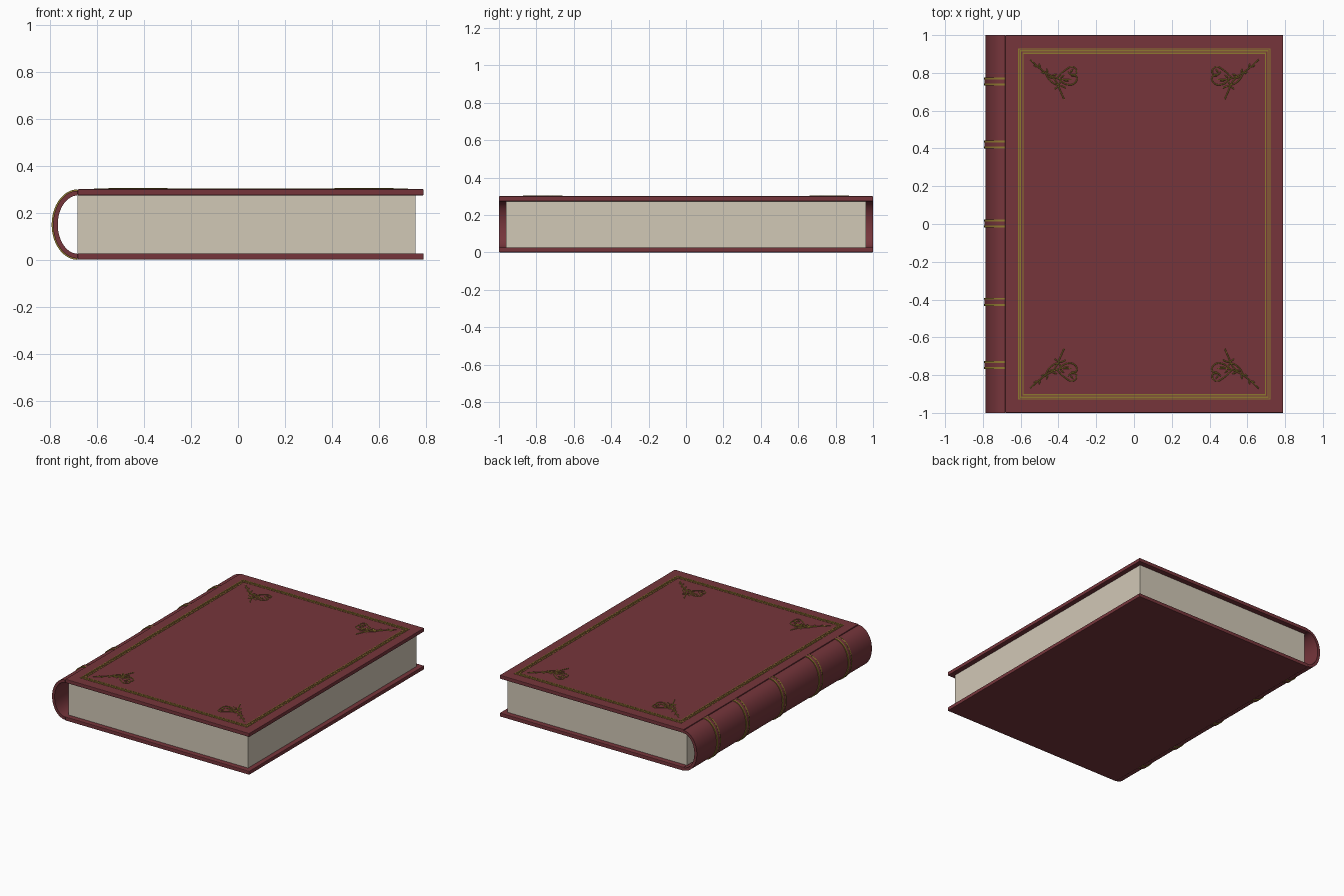
import bpy, bmesh, math
from mathutils import Vector

if "Cube" in bpy.data.objects:
    bpy.data.objects.remove(bpy.data.objects["Cube"])


def material(name, rgb):
    m = bpy.data.materials.new(name)
    m.diffuse_color = (*rgb, 1)
    m.use_nodes = True
    m.node_tree.nodes["Principled BSDF"].inputs["Base Color"].default_value = m.diffuse_color
    return m


RED = material("burgundy leather", (0.18, 0.036, 0.044))
CREAM = material("cream paper", (0.64, 0.58, 0.47))
GOLD = material("old gold", (0.27, 0.19, 0.03))


def make_object(name, bm, mat):
    bmesh.ops.recalc_face_normals(bm, faces=bm.faces)
    me = bpy.data.meshes.new(name)
    bm.to_mesh(me)
    bm.free()
    me.materials.append(mat)
    ob = bpy.data.objects.new(name, me)
    bpy.context.collection.objects.link(ob)
    return ob


def box(name, lo, hi, mat, bevel=0):
    bm = bmesh.new()
    bmesh.ops.create_cube(bm, size=1)
    for v in bm.verts:
        v.co = [(a + b) / 2 + c * (b - a) for a, b, c in zip(lo, hi, v.co)]
    ob = make_object(name, bm, mat)
    if bevel:
        mod = ob.modifiers.new("soft edge", 'BEVEL')
        mod.width, mod.segments = bevel, 2
    return ob


# Rounded shell around the spine: half ellipse swept along y
CX, CZ, RX, RZ = -0.682, 0.149, 0.105, 0.144


def shell(name, y0, y1, outer, inner, mat, n=32):
    angles = [math.pi / 2 + math.pi * i / n for i in range(n + 1)]
    prof = [(CX + (RX + outer) * math.cos(a), CZ + (RZ + outer) * math.sin(a)) for a in angles]
    prof += [(CX + (RX + inner) * math.cos(a), CZ + (RZ + inner) * math.sin(a)) for a in reversed(angles)]
    bm = bmesh.new()
    rings = [[bm.verts.new((x, y, z)) for x, z in prof] for y in (y0, y1)]
    m = len(prof)
    for i in range(m):
        j = (i + 1) % m
        bm.faces.new((rings[0][i], rings[0][j], rings[1][j], rings[1][i]))
    for r in rings:
        for i in range(n):
            bm.faces.new((r[i], r[i + 1], r[m - 2 - i], r[m - 1 - i]))
    ob = make_object(name, bm, mat)
    bpy.context.view_layer.objects.active = ob
    ob.select_set(True)
    bpy.ops.object.shade_smooth_by_angle(angle=math.radians(30))
    ob.select_set(False)


# Covers and page block
box("back_cover", (-0.682, -1, 0), (0.79, 1, 0.027), RED, 0.004)
box("front_cover", (-0.682, -1, 0.273), (0.79, 1, 0.30), RED, 0.004)
box("page_block", (-0.682, -0.963, 0.027), (0.755, 0.963, 0.273), CREAM)

# Spine with five raised bands, each edged by gold lines
shell("spine", -1, 1, 0, -0.02, RED)
for k, y in enumerate((0.755, 0.42, 0.003, -0.412, -0.746)):
    shell(f"spine_band_{k}", y - 0.012, y + 0.012, 0.005, -0.003, RED)
    for s in (-1, 1):
        c = y + s * 0.016
        shell(f"spine_gold_line_{k}_{'low' if s < 0 else 'high'}", c - 0.005, c + 0.005, 0.006, -0.003, GOLD)


# Gold frame lines on the front cover
def frame(name, x0, x1, y, w):
    bm = bmesh.new()
    top, bot = 0.302, 0.299
    loops = []
    for d, z in ((0, bot), (0, top), (w, top), (w, bot)):
        loops.append([bm.verts.new(p) for p in ((x0 + d, -y + d, z), (x1 - d, -y + d, z),
                                                (x1 - d, y - d, z), (x0 + d, y - d, z))])
    for a in range(4):
        b = (a + 1) % 4
        for i in range(4):
            j = (i + 1) % 4
            bm.faces.new((loops[a][i], loops[a][j], loops[b][j], loops[b][i]))
    make_object(name, bm, GOLD)


frame("frame_outer", -0.613, 0.723, 0.930, 0.006)
frame("frame_middle", -0.603, 0.713, 0.920, 0.006)
frame("frame_inner", -0.590, 0.700, 0.907, 0.006)

# Corner flourishes: stem, curled scrolls and small leaves (upper left, then mirrored)
STROKES = [
    [(-0.55, 0.87), (-0.50, 0.825), (-0.44, 0.785), (-0.38, 0.765), (-0.33, 0.765)],
    [(-0.44, 0.785), (-0.41, 0.75), (-0.39, 0.705), (-0.37, 0.66)],
    [(-0.41, 0.77), (-0.37, 0.81), (-0.32, 0.83), (-0.305, 0.80), (-0.33, 0.79), (-0.35, 0.805)],
    [(-0.40, 0.77), (-0.36, 0.74), (-0.315, 0.745), (-0.305, 0.78), (-0.33, 0.785)],
    [(-0.47, 0.80), (-0.44, 0.755), (-0.40, 0.74), (-0.385, 0.76)],
    [(-0.42, 0.715), (-0.39, 0.73), (-0.36, 0.72)],
]
LEAVES = [(-0.52, 0.835, -20), (-0.50, 0.838, -75), (-0.48, 0.80, -15), (-0.46, 0.81, -80),
          (-0.44, 0.775, -20), (-0.42, 0.79, 10), (-0.40, 0.735, -60), (-0.38, 0.78, 40),
          (-0.36, 0.758, -10), (-0.33, 0.81, 60)]


def flourish(name, sx, sy):
    def place(x, y):
        return ((x if sx > 0 else 0.11 - x), sy * y, 0.301)

    cu = bpy.data.curves.new(name, 'CURVE')
    cu.dimensions = '3D'
    cu.bevel_depth, cu.bevel_resolution, cu.resolution_u = 0.0032, 1, 6
    for pts in STROKES:
        sp = cu.splines.new('BEZIER')
        sp.bezier_points.add(len(pts) - 1)
        for bp, p in zip(sp.bezier_points, pts):
            bp.co = place(*p)
            bp.handle_left_type = bp.handle_right_type = 'AUTO'
    cu.materials.append(GOLD)
    bpy.context.collection.objects.link(bpy.data.objects.new(name + "_scrolls", cu))

    bm = bmesh.new()
    for x, y, deg in LEAVES:
        a = math.radians(deg)
        u, v = Vector((math.cos(a), math.sin(a))), Vector((-math.sin(a), math.cos(a)))
        rim = [Vector((x, y)) + q for q in (-u * 0.014, -v * 0.005, u * 0.014, v * 0.005)]
        low = [bm.verts.new(place(*p)) for p in rim]
        tip = bm.verts.new(Vector(place(x, y)) + Vector((0, 0, 0.004)))
        bm.faces.new(low)
        for i in range(4):
            bm.faces.new((low[i], low[(i + 1) % 4], tip))
    make_object(name + "_leaves", bm, GOLD)


for sx in (1, -1):
    for sy in (1, -1):
        flourish(f"flourish_{'left' if sx > 0 else 'right'}_{'top' if sy > 0 else 'bottom'}", sx, sy)
